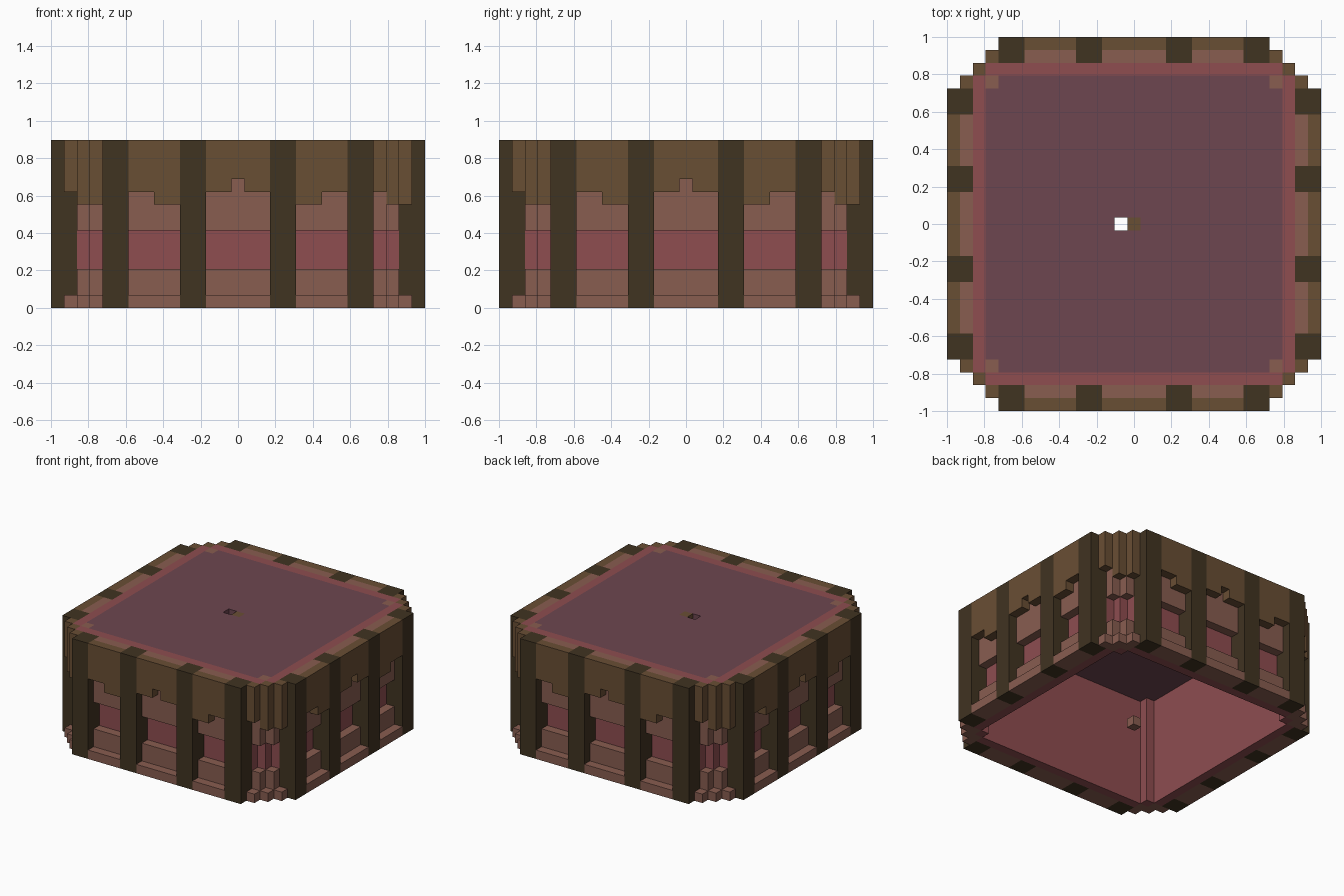
import bpy, bmesh
from mathutils import Vector

cube = bpy.data.objects.get("Cube")
if cube:
    bpy.data.objects.remove(cube, do_unlink=True)

SIZE = 2 / 29      # edge of one block
HEIGHT = 13        # blocks from ground to top


def linear(v):
    v /= 255
    return v / 12.92 if v <= 0.04045 else ((v + 0.055) / 1.055) ** 2.4


def material(name, *rgb):
    color = [linear(v) for v in rgb] + [1]
    mat = bpy.data.materials.new(name)
    mat.diffuse_color = color
    mat.use_nodes = True
    bsdf = mat.node_tree.nodes["Principled BSDF"]
    bsdf.inputs["Base Color"].default_value = color
    bsdf.inputs["Roughness"].default_value = 1
    return mat


dark = material("dark bark", 64, 51, 33)
brown = material("brown wood", 105, 78, 52)
clay = material("clay pink", 136, 93, 80)
red = material("dusty red", 142, 77, 80)
plum = material("plum", 109, 70, 80)

blocks = {}        # block position -> part name
part_color = {}


def fill(part, color, xs, ys, zs, sides=1):
    """Fill an inclusive x and y range, up to the z end, repeated around the sides."""
    part_color[part] = color
    for x in range(xs[0], xs[1] + 1):
        for y in range(ys[0], ys[1] + 1):
            px, py = x, y
            for _ in range(sides):
                for z in range(*zs):
                    blocks[px, py, z] = part
                px, py = -py, px


def ring(part, color, xs, depth, zs):
    """Same as fill, measured outward from the centre on all four sides."""
    fill(part, color, xs, (-depth[1], -depth[0]), zs, 4)


# Roof slab with its small opening and centre block
fill("roof_slab", plum, (-11, 11), (-11, 11), (HEIGHT - 1, HEIGHT))
del blocks[-1, 0, HEIGHT - 1]
fill("roof_centre", brown, (0, 0), (0, 0), (HEIGHT - 1, HEIGHT))
fill("floor_centre", clay, (0, 0), (0, 0), (0, 1))

# Inner red walls and their corner columns
ring("inner_wall", red, (-10, 10), (12, 12), (0, HEIGHT))
ring("inner_wall", red, (11, 11), (11, 11), (0, HEIGHT - 1))
ring("corner_cap", clay, (11, 11), (11, 11), (HEIGHT - 1, HEIGHT))

# Clay plinth and lintel, leaving the red band recessed
for part, low, high in (("plinth", 0, 3), ("lintel", 6, HEIGHT)):
    ring(part, clay, (-10, 10), (13, 13), (low, high))
    for x, depth in ((11, 12), (12, 11)):
        ring(part, clay, (x, x), (depth, depth), (low, min(high, HEIGHT - 1)))
for x, depth in ((11, 12), (12, 11)):
    ring("inner_wall", red, (x, x), (depth, depth), (HEIGHT - 1, HEIGHT))

# Clay skirt and ragged brown eaves on the outer layer
ring("skirt", clay, (-10, 10), (14, 14), (0, 1))
for first, last, low in ((-8, -7, 9), (-6, -5, 8), (-2, 2, 9), (5, 6, 8), (7, 8, 9)):
    ring("eaves", brown, (first, last), (14, 14), (low, HEIGHT))
for z in (9,):
    for _ in range(4):
        for x, y in ((0, -14), (14, 0), (0, 14), (-14, 0)):
            blocks.pop((x, y, z), None)

# Stepped corners
for x, depth, low in ((11, 13, 9), (12, 12, 8), (13, 11, 8)):
    ring("skirt", clay, (x, x), (depth, depth), (0, 1))
    ring("eaves", brown, (x, x), (depth, depth), (low, HEIGHT))

# Four full-height posts on each side
for first in (-10, -4, 3, 9):
    ring("posts", dark, (first, first + 1), (13, 14), (0, HEIGHT))


def build(part):
    """Make one mesh from the exposed block faces of a part."""
    bm = bmesh.new()
    for cell, name in blocks.items():
        if name != part:
            continue
        for axis in range(3):
            for side in (0, 1):
                near = list(cell)
                near[axis] += 2 * side - 1
                if tuple(near) in blocks:
                    continue
                corners = []
                for b, c in ((0, 0), (1, 0), (1, 1), (0, 1)):
                    p = Vector(cell) - Vector((0.5, 0.5, 0))
                    p[axis] += side
                    p[(axis + 1) % 3] += b
                    p[(axis + 2) % 3] += c
                    corners.append(bm.verts.new(p * SIZE))
                bm.faces.new(corners if side else corners[::-1])
    bmesh.ops.remove_doubles(bm, verts=bm.verts, dist=SIZE / 100)
    bmesh.ops.dissolve_limit(bm, angle_limit=0.02, verts=bm.verts, edges=bm.edges)
    mesh = bpy.data.meshes.new(part)
    bm.to_mesh(mesh)
    bm.free()
    mesh.materials.append(part_color[part])
    bpy.context.collection.objects.link(bpy.data.objects.new(part, mesh))


for part in part_color:
    build(part)
